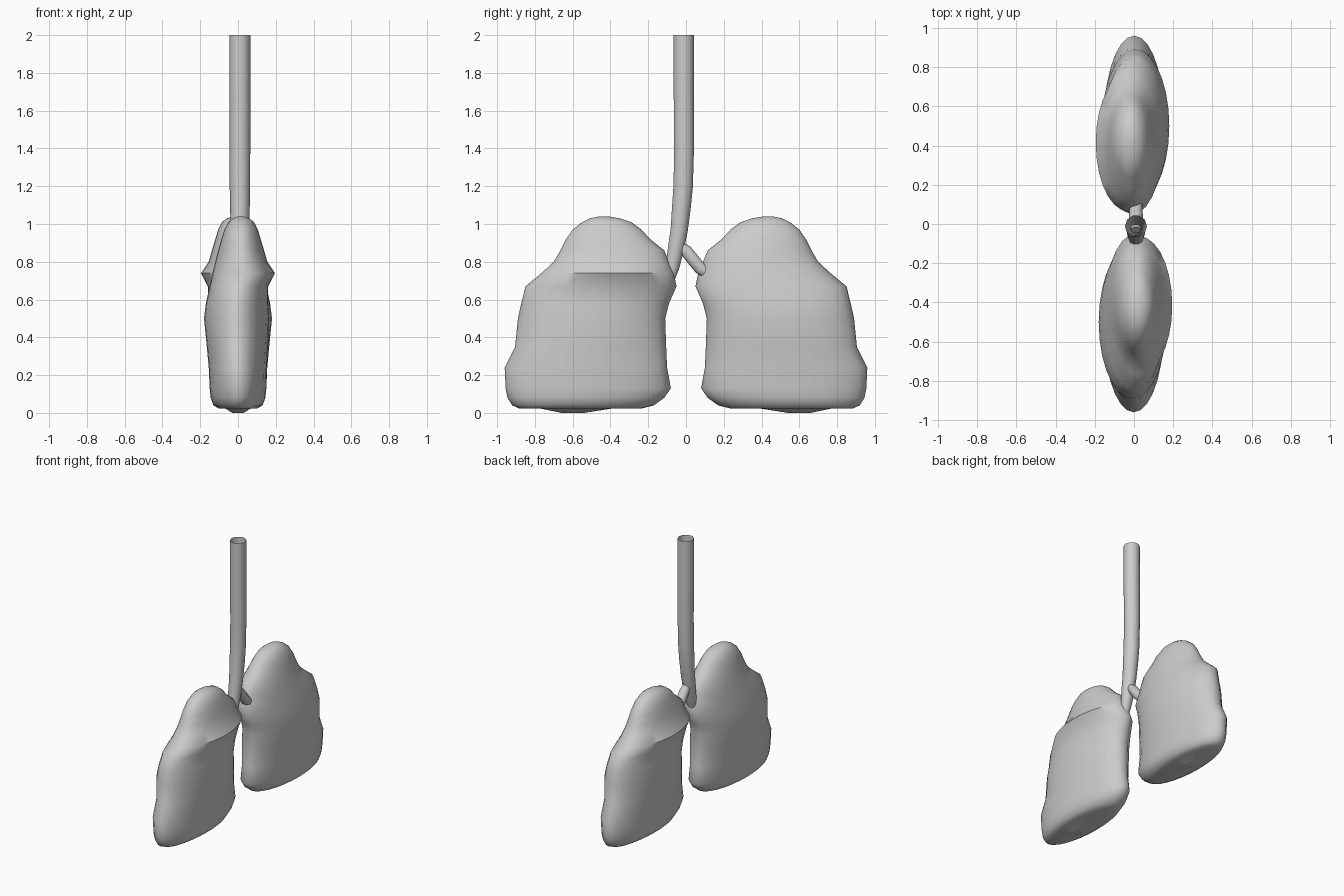
import bpy, bmesh, math
from mathutils import Vector, Matrix

if "Cube" in bpy.data.objects:
    bpy.data.objects.remove(bpy.data.objects["Cube"])


def loft(name, rings, cap_start=False, cap_end=False):
    """Skin a list of equal-length point rings into a smooth object."""
    bm = bmesh.new()
    rows = [[bm.verts.new(p) for p in r] for r in rings]
    n = len(rows[0])
    for a, b in zip(rows, rows[1:]):
        for i in range(n):
            j = (i + 1) % n
            bm.faces.new((a[i], a[j], b[j], b[i]))
    for use, row in ((cap_start, rows[0]), (cap_end, rows[-1])):
        if use:
            bm.faces.new(row)
    bmesh.ops.recalc_face_normals(bm, faces=bm.faces)
    mesh = bpy.data.meshes.new(name)
    bm.to_mesh(mesh)
    bm.free()
    obj = bpy.data.objects.new(name, mesh)
    bpy.context.collection.objects.link(obj)
    bpy.ops.object.select_all(action='DESELECT')
    bpy.context.view_layer.objects.active = obj
    obj.select_set(True)
    bpy.ops.object.shade_smooth_by_angle(angle=math.radians(50))
    return obj


def section(z, y0, y1, x0, x1, n=28):
    """Oval slice with separate front-to-back and side-to-side limits."""
    pts = []
    for i in range(n):
        a = 2 * math.pi * i / n
        c, s = math.cos(a), math.sin(a)
        mid = (x0 + x1) / 2
        pts.append((mid + (x1 - x0) / 2 * s, (y0 + y1) / 2 + (y1 - y0) / 2 * c, z))
    return pts


def tube(name, path, sides=10, cap_start=False):
    """Tube through (y, z, radius) stations in the plane x = 0.01."""
    pts = [Vector((0.01, y, z)) for y, z, r in path]
    rings = []
    for i, p in enumerate(pts):
        t = (pts[min(i + 1, len(pts) - 1)] - pts[max(i - 1, 0)]).normalized()
        u = Vector((1, 0, 0))
        v = t.cross(u)
        r = path[i][2]
        rings.append([p + r * (math.cos(a) * u + math.sin(a) * v)
                      for a in (2 * math.pi * k / sides for k in range(sides))])
    return loft(name, rings, cap_start)


# Lung slices: z, inner y, outer y, left x, right x
slices = [
    (0.00, 0.54, 0.66, -0.03, 0.03),
    (0.025, 0.38, 0.78, -0.07, 0.07),
    (0.022, 0.24, 0.88, -0.10, 0.10),
    (0.04, 0.17, 0.92, -0.13, 0.13),
    (0.08, 0.115, 0.945, -0.145, 0.145),
    (0.13, 0.08, 0.955, -0.15, 0.15),
    (0.24, 0.10, 0.96, -0.153, 0.155),
    (0.35, 0.105, 0.905, -0.16, 0.165),
    (0.50, 0.11, 0.89, -0.165, 0.18),
    (0.58, 0.09, 0.872, -0.16, 0.17),
    (0.67, 0.05, 0.85, -0.16, 0.15),
    (0.74, 0.065, 0.765, -0.195, 0.135),
    (0.80, 0.09, 0.70, -0.155, 0.12),
    (0.86, 0.115, 0.665, -0.138, 0.105),
    (0.92, 0.19, 0.635, -0.12, 0.088),
    (0.97, 0.235, 0.60, -0.105, 0.072),
    (1.01, 0.29, 0.55, -0.085, 0.05),
    (1.03, 0.35, 0.51, -0.06, 0.025),
    (1.04, 0.41, 0.46, -0.03, 0.0),
]

# Pair of lungs, the second turned half way round
for name, turn in (("lung_back", 0), ("lung_front", math.pi)):
    lung = loft(name, [section(*s) for s in slices], True, True)
    lung.data.transform(Matrix.Rotation(turn, 4, 'Z'))

# Windpipe, open at the top, bending into the front lung
tube("windpipe", [
    (-0.012, 2.0, 0.056), (-0.012, 1.7, 0.056), (-0.010, 1.4, 0.055),
    (-0.015, 1.2, 0.054), (-0.025, 1.08, 0.052), (-0.036, 0.97, 0.048),
    (-0.053, 0.87, 0.045), (-0.072, 0.77, 0.038), (-0.10, 0.68, 0.03),
    (-0.15, 0.60, 0.025)])

# Side branch into the back lung
tube("bronchus", [
    (-0.03, 0.885, 0.025), (0.0, 0.858, 0.034), (0.04, 0.808, 0.035),
    (0.075, 0.765, 0.034), (0.13, 0.73, 0.03)], 10, True)
